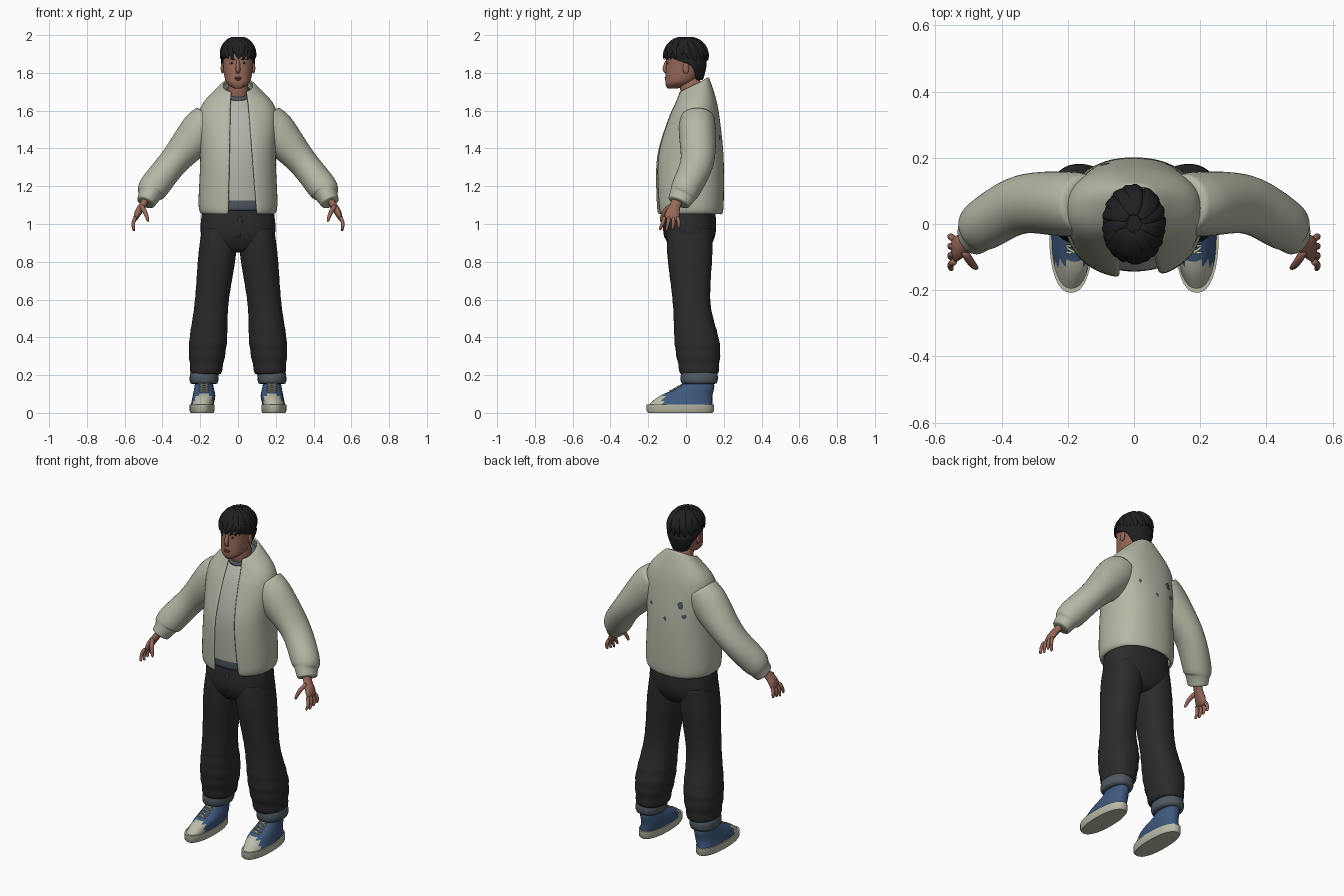
import bpy, bmesh, random
from math import sin, cos, pi, asin, radians, copysign
from mathutils import Vector

random.seed(4)
if "Cube" in bpy.data.objects:
    bpy.data.objects.remove(bpy.data.objects["Cube"])


def material(name, red, green, blue):
    mat = bpy.data.materials.new(name)
    mat.use_nodes = True
    colour = (red, green, blue, 1)
    mat.diffuse_color = colour
    mat.node_tree.nodes["Principled BSDF"].inputs["Base Color"].default_value = colour
    return mat


JACKET = material("sage_jacket", .46, .48, .38)
SHIRT = material("pale_shirt", .44, .46, .39)
TRIM = material("slate_trim", .08, .1, .12)
TROUSER = material("black_trousers", .024, .024, .025)
HAIR = material("black_hair", .014, .014, .016)
SKIN = material("skin", .31, .14, .1)
LIPS = material("lips", .24, .09, .07)
BLUE = material("blue_canvas", .05, .1, .21)
RUBBER = material("cream_rubber", .5, .5, .4)


def finish(name, mesh_builder, materials, subdivide=True, mirror=False, thickness=None):
    mesh = bpy.data.meshes.new(name)
    mesh_builder.to_mesh(mesh)
    mesh_builder.free()
    part = bpy.data.objects.new(name, mesh)
    bpy.context.collection.objects.link(part)
    for mat in materials:
        mesh.materials.append(mat)
    bpy.ops.object.select_all(action='DESELECT')
    part.select_set(True)
    bpy.context.view_layer.objects.active = part
    if subdivide:
        bpy.ops.object.shade_smooth()
    else:
        bpy.ops.object.shade_smooth_by_angle(angle=radians(45))
    if mirror:
        part.modifiers.new("Mirror", 'MIRROR')
    if thickness:
        solidify = part.modifiers.new("Solidify", 'SOLIDIFY')
        solidify.thickness = thickness
        solidify.offset = -1
    if subdivide:
        part.modifiers.new("Subdivision", 'SUBSURF')
    return part


def spline(rows, steps=4):
    """Fill in a smooth run of rows between the given ones."""
    rows = [Vector(row) for row in rows]
    result = []
    for i in range(len(rows) - 1):
        before, start, end = rows[max(i - 1, 0)], rows[i], rows[i + 1]
        after = rows[min(i + 2, len(rows) - 1)]
        for step in range(steps):
            t = step / steps
            leave, arrive = (end - before) / 2, (after - start) / 2
            bend = (end - start) * 3 - leave * 2 - arrive
            twist = (start - end) * 2 + leave + arrive
            result.append(start + leave * t + bend * t ** 2 + twist * t ** 3)
    return result + [rows[-1]]


def bridge(name, loops, materials, opened=False, cap_start=True, cap_end=True, rule=None, **options):
    """Join a stack of point loops into one surface."""
    bm = bmesh.new()
    rows = [[bm.verts.new(point) for point in loop] for loop in loops]
    count = len(rows[0])
    for low, high in zip(rows, rows[1:]):
        for j in range(count - 1 if opened else count):
            k = (j + 1) % count
            bm.faces.new((low[j], low[k], high[k], high[j]))
    if cap_start:
        bm.faces.new(rows[0][::-1])
    if cap_end:
        bm.faces.new(rows[-1])
    if not opened:
        bmesh.ops.recalc_face_normals(bm, faces=bm.faces[:])
    if rule:
        for face in bm.faces:
            face.material_index = rule(face.calc_center_median())
    return finish(name, bm, materials, **options)


def ring(cx, cy, z, rx, ry, tilt=0, power=.88, count=32, begin=0, sweep=2 * pi, closed=True):
    """Level rounded loop from the front round by the left side."""
    points = []
    for j in range(count):
        angle = begin + sweep * j / (count if closed else count - 1)
        s, c = sin(angle), cos(angle)
        x = rx * copysign(abs(s) ** power, s)
        y = -ry * copysign(abs(c) ** power, c)
        points.append((cx + x, cy + y, z + tilt * y))
    return points


def stack(name, rows, materials, **options):
    return bridge(name, [ring(*row) for row in rows], materials, **options)


def depth_axis(point):
    return Vector((0, 1, 0))


def tube(name, path, materials, count=12, axis=depth_axis, **options):
    """Sweep an oval along rows of x, y, z, radius across, radius along axis."""
    points = [Vector(row[:3]) for row in path]
    loops = []
    for i, point in enumerate(points):
        along = (points[min(i + 1, len(points) - 1)] - points[max(i - 1, 0)]).normalized()
        deep = axis(point)
        deep = (deep - along * deep.dot(along)).normalized()
        across = deep.cross(along)
        angles = [2 * pi * j / count for j in range(count)]
        loops.append([point + across * path[i][3] * cos(a) + deep * path[i][4] * sin(a) for a in angles])
    return bridge(name, loops, materials, **options)


def blob(name, place, size, mat, mirror=False):
    bm = bmesh.new()
    bmesh.ops.create_uvsphere(bm, u_segments=16, v_segments=10, radius=1)
    bmesh.ops.scale(bm, vec=size, verts=bm.verts)
    bmesh.ops.translate(bm, vec=place, verts=bm.verts)
    return finish(name, bm, [mat], mirror=mirror)


# Jacket: open-fronted shell with a tilted collar and straight front edges
body = [(0, .02, 1.05, .19, .17, 0), (0, .02, 1.1, .21, .18, 0), (0, .02, 1.35, .2, .18, 0),
        (0, .04, 1.55, .21, .14, 0), (0, .05, 1.65, .18, .11, .1), (0, .04, 1.74, .08, .08, .5)]


def front_edge(x, rx):
    return copysign(asin((abs(x) / rx) ** (1 / .88)), x)


jacket_loops = []
for row in spline(body):
    height, rx = row[2] - body[0][2], row[3]
    begin = front_edge(.1 - .08 * height, rx)
    end = 2 * pi + front_edge(-.05 + .02 * height, rx)
    jacket_loops.append(ring(*row, count=40, begin=begin, sweep=end - begin, closed=False))
jacket = bridge("jacket_body", jacket_loops, [JACKET], opened=True, cap_start=False,
                cap_end=False, thickness=.012)
sleeve = [(.14, .06, 1.57, .09, .09), (.2, .06, 1.49, .11, .1), (.34, .06, 1.33, .08, .09),
          (.45, 0, 1.19, .08, .08), (.47, -.02, 1.15, .06, .07), (.49, -.04, 1.11, .05, .06)]
tube("jacket_sleeve", spline(sleeve), [JACKET], count=20, mirror=True)

# Worn patches lying on the back of the jacket
for x, z, radius in [(-.1, 1.5, .026), (-.13, 1.43, .016), (0, 1.4, .012), (.12, 1.46, .015)]:
    bm = bmesh.new()
    bmesh.ops.create_circle(bm, cap_ends=True, cap_tris=True, segments=12, radius=radius)
    for vert in bm.verts:
        flat = vert.co * random.uniform(.6, 1.2)
        vert.co = (x + flat.x, .22, z + flat.y)
    patch = finish("back_patch", bm, [TRIM], subdivide=False)
    wrap = patch.modifiers.new("Shrinkwrap", 'SHRINKWRAP')
    wrap.target = jacket
    wrap.wrap_mode = 'ABOVE_SURFACE'
    wrap.offset = .004

# Shirt under the jacket, with a dark hem and neckband
shirt = [(0, cy, z + .02, rx * .88, ry - .02, tilt) for x, cy, z, rx, ry, tilt in body[:4]]
shirt.append((0, .04, 1.69, .065, .07, .5))
stack("shirt", spline(shirt), [SHIRT, TRIM], rule=lambda centre: int(centre.z < 1.14))
stack("shirt_neckband", [(0, .04, 1.68, .075, .08, .5), (0, .04, 1.7, .07, .075, .5),
                         (0, .04, 1.71, .06, .065, .5)], [TRIM])

# Trousers, with soft folds that deepen towards the ankle
stack("trouser_hips", spline([(0, .02, 1.13, .18, .13), (0, .02, .96, .2, .14),
                              (0, .02, .87, .15, .1), (0, .02, .85, .06, .06)]), [TROUSER])
leg = spline([(.1, .02, .98, .09, .12), (.11, .02, .84, .1, .12), (.14, .03, .58, .09, .1),
              (.16, .06, .36, .1, .12), (.17, .07, .2, .08, .1)], steps=8)
for row in leg:
    fold = 1 + .04 * (1 - row[2]) * sin(row[2] * 90)
    row[3] *= fold
    row[4] *= fold
stack("trouser_leg", leg, [TROUSER], mirror=True)
stack("trouser_turnup", [(.18, .07, .15, .07, .09), (.18, .07, .16, .077, .1),
                         (.18, .07, .22, .077, .1), (.17, .07, .23, .06, .08)], [TRIM], mirror=True)
tube("trouser_fly", [(.01, -.116, 1.05, .015, .006), (.01, -.118, .98, .015, .006),
                     (0, -.11, .92, .01, .006)], [TROUSER])

# High-top shoes: sole, canvas upper with rubber toe, laces
stack("shoe_sole", [(.19, -.03, 0, .06, .17), (.19, -.03, .01, .066, .178),
                    (.19, -.03, .045, .066, .178)], [RUBBER], subdivide=False, mirror=True)
upper = [(.19, -.03, .04, .06, .17), (.18, 0, .09, .06, .14), (.18, .06, .14, .05, .09),
         (.18, .07, .19, .045, .07)]
stack("shoe_upper", spline(upper), [BLUE, RUBBER], subdivide=False, mirror=True,
      rule=lambda centre: int(centre.y < -.12))
lace_start, lace_end = Vector((.18, -.1, .11)), Vector((.18, -.02, .155))
for i in range(4):
    for side in (-1, 1):
        low, high = (lace_start.lerp(lace_end, k / 4) for k in (i, i + 1))
        slant = Vector((side * .03, 0, 0))
        sink = Vector((0, .015, 0))
        path = [(*point, .005, .005)
                for point in (low - slant + sink, low.lerp(high, .5), high + slant + sink)]
        tube("shoe_lace", path, [RUBBER], count=6, mirror=True)

# Hands
tube("palm", spline([(.48, -.04, 1.14, .02, .03), (.51, -.06, 1.09, .02, .03),
                     (.53, -.07, 1.06, .02, .04), (.545, -.08, 1.02, .01, .04)], steps=2),
     [SKIN], mirror=True)
for i, finger in enumerate(("index", "middle", "ring", "little")):
    spread = (i - 1.5) * .022
    length = .07 - .008 * abs(i - 1)
    path = [(.54, spread - .08, 1.04, .011, .011), (.556, spread * 1.3 - .08, 1.005, .011, .011),
            (.55, spread * 1.5 - .09, 1.03 - length, .007, .007)]
    tube(finger + "_finger", spline(path, steps=2), [SKIN], count=8, mirror=True)
tube("thumb", spline([(.515, -.08, 1.1, .014, .014), (.49, -.12, 1.06, .013, .013),
                      (.474, -.134, 1.01, .007, .007)], steps=2), [SKIN], count=8, mirror=True)

# Neck, head and face
stack("neck", [(0, .04, 1.62, .06, .06), (0, .03, 1.7, .055, .06), (0, .02, 1.79, .055, .06)], [SKIN])
stack("head", spline([(0, -.07, 1.717, .02, .03), (0, -.04, 1.745, .06, .07), (0, -.02, 1.79, .074, .088),
                      (0, -.01, 1.85, .08, .095), (0, 0, 1.92, .084, .1), (0, 0, 1.975, .04, .05)]), [SKIN])
tube("nose", spline([(0, -.098, 1.87, .008, .008), (0, -.114, 1.82, .013, .012),
                     (0, -.1, 1.8, .01, .006)], steps=3), [SKIN])
blob("upper_lip", (0, -.104, 1.774), (.024, .009, .005), LIPS)
blob("lower_lip", (0, -.104, 1.765), (.02, .009, .006), LIPS)
blob("eye_white", (.032, -.092, 1.852), (.014, .008, .006), RUBBER, mirror=True)
blob("eye_iris", (.032, -.097, 1.852), (.007, .005, .006), HAIR, mirror=True)
blob("ear", (.082, 0, 1.825), (.01, .018, .03), SKIN, mirror=True)
tube("eyebrow", [(.014, -.104, 1.868, .003, .004), (.033, -.1, 1.875, .004, .004),
                 (.052, -.086, 1.87, .002, .003)], [HAIR], count=6, mirror=True)

# Hair shell, cut back around the face by a half-angle given last in each row
shell = [(0, .03, 1.76, .05, .06, 112), (0, .01, 1.84, .09, .1, 98), (0, 0, 1.87, .09, .105, 60),
         (0, 0, 1.91, .094, .108, 8), (0, 0, 1.96, .07, .085, 0), (0, 0, 1.985, .03, .035, 0)]
hair_loops = []
for row in spline(shell, steps=3):
    face_gap = radians(max(row[5], 0))
    hair_loops.append(ring(*row[:5], begin=face_gap, sweep=2 * (pi - face_gap), closed=False))
bridge("hair_shell", hair_loops, [HAIR], opened=True, cap_start=False, thickness=.01)

# Tapered locks swirling down from the crown
crown = Vector((0, 0, 1.888))


def lock(name, azimuth, top, bottom, swirl, width):
    path = []
    for i in range(6):
        k = i / 5
        rise = radians(top + (bottom - top) * k)
        turn = radians(azimuth + swirl * (k - 1))
        flare = 1 + .05 * k * k
        taper = sin(pi * (.2 + .75 * k))
        path.append((.091 * flare * cos(rise) * sin(turn), -.114 * flare * cos(rise) * cos(turn),
                     crown.z + .102 * sin(rise), width * taper, .012 * taper))
    tube(name, path, [HAIR], count=8, axis=lambda point: point - crown)


for azimuth in range(0, 360, 20):
    behind = abs(azimuth - 180) < 75
    lock("hair_lock", azimuth, 78, random.uniform(-30, -15) if behind else random.uniform(-12, 4),
         random.uniform(10, 40), random.uniform(.02, .028))
for azimuth in range(-64, 65, 16):
    lock("fringe_lock", azimuth, random.uniform(48, 62), random.uniform(-14, -2),
         random.choice((-28, 24)), random.uniform(.016, .022))
